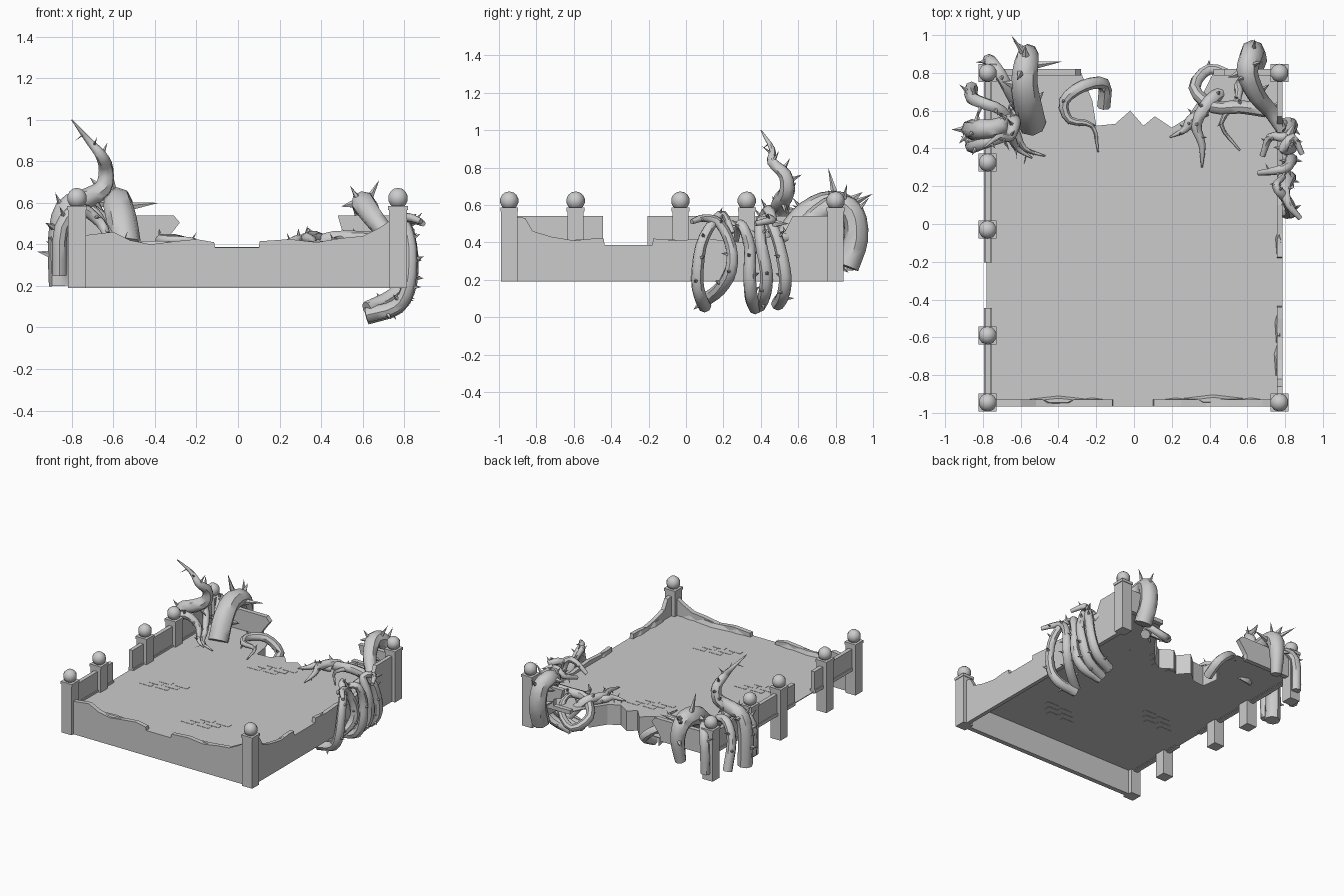
import bpy, bmesh, math, random
from mathutils import Vector

random.seed(4)
if "Cube" in bpy.data.objects:
    bpy.data.objects.remove(bpy.data.objects["Cube"])

stone = bpy.data.materials.new("pale_grey_stone")
stone.use_nodes = True
GREY = (0.6, 0.6, 0.6, 1)
stone.diffuse_color = GREY
stone.node_tree.nodes["Principled BSDF"].inputs["Base Color"].default_value = GREY
FLOOR, BASE, TOP = 0.385, 0.19, 0.54


def finish(bm, name, smooth=False):
    bmesh.ops.recalc_face_normals(bm, faces=bm.faces)
    me = bpy.data.meshes.new(name)
    bm.to_mesh(me)
    bm.free()
    me.materials.append(stone)
    ob = bpy.data.objects.new(name, me)
    bpy.context.collection.objects.link(ob)
    if smooth:
        bpy.ops.object.select_all(action='DESELECT')
        ob.select_set(True)
        bpy.context.view_layer.objects.active = ob
        bpy.ops.object.shade_smooth_by_angle(angle=math.radians(45))
    return ob


def box(bm, x0, x1, y0, y1, z0, z1):
    vs = bmesh.ops.create_cube(bm, size=1)["verts"]
    for v in vs:
        v.co = ((x0 + x1) / 2 + v.co.x * (x1 - x0),
                (y0 + y1) / 2 + v.co.y * (y1 - y0),
                (z0 + z1) / 2 + v.co.z * (z1 - z0))


def slab(name, outline, place, push):
    """Outline placed in space, then extruded by push."""
    bm = bmesh.new()
    face = bm.faces.new([bm.verts.new(place(*p)) for p in outline])
    out = bmesh.ops.extrude_face_region(bm, geom=[face])["geom"]
    bmesh.ops.translate(bm, vec=push, verts=[v for v in out if isinstance(v, bmesh.types.BMVert)])
    return finish(bm, name)


def wall_x(name, y, top, bottom=BASE, t=0.035):
    pts = [(top[0][0], bottom)] + top + [(top[-1][0], bottom)]
    slab(name, pts, lambda a, z: (a, y, z), (0, t, 0))


def wall_y(name, x, top, bottom=BASE, t=0.03):
    pts = [(top[0][0], bottom)] + top + [(top[-1][0], bottom)]
    slab(name, pts, lambda a, z: (x, a, z), (t, 0, 0))


# Floor with a ragged back edge, and a skirt hanging under that edge
ragged = [(.42, .8), (.36, .68), (.28, .56), (.2, .51), (.11, .57), (.05, .52), (-.02, .6),
          (-.1, .53), (-.2, .52), (-.22, .65), (-.28, .8)]
slab("floor", [(-.78, -.95), (.78, -.95), (.78, .8)] + ragged + [(-.78, .8)],
     lambda x, y: (x, y, FLOOR), (0, 0, -.006))
bm = bmesh.new()
for (ax, ay), (bx, by) in zip(ragged[1:], ragged[2:-1]):
    bm.faces.new([bm.verts.new(p) for p in
                  ((ax, ay, FLOOR), (bx, by, FLOOR), (bx, by, .23), (ax, ay, .23))])
finish(bm, "floor_skirt")

# Loose brick outlines in the floor
bm = bmesh.new()
for cx, cy in ((-.5, -.35), (.1, -.7), (-.03, .3)):
    for row in range(3):
        for col in range(2):
            x = cx + col * .13 + row * .05 - .1
            y = cy + row * .05 + col * .01
            box(bm, x, x + .1, y, y + .04, FLOOR - .008, FLOOR + .002)
finish(bm, "floor_bricks")

# Posts with collars and ball finials
posts = [(-.775, y) for y in (-.945, -.59, -.03, .325, .8)] + [(.77, -.945), (.77, .8)]
for i, (x, y) in enumerate(posts):
    bm = bmesh.new()
    box(bm, x - .043, x + .043, y - .043, y + .043, BASE, .57)
    box(bm, x - .048, x + .048, y - .048, y + .048, .565, .585)
    finish(bm, f"post_{i}")
    bm = bmesh.new()
    bmesh.ops.create_uvsphere(bm, u_segments=10, v_segments=7, radius=.05)
    bmesh.ops.translate(bm, vec=(x, y, .622), verts=bm.verts)
    finish(bm, f"post_ball_{i}", True)

# Broken full-height walls at the front and on one side
wall_x("front_wall", -.965, [(-.77, .44), (-.6, .46), (-.52, .42), (-.42, .4), (-.3, .415),
       (-.2, .425), (-.115, .41), (-.11, FLOOR), (.1, FLOOR), (.105, .415), (.25, .425), (.38, .41),
       (.5, .43), (.6, .44), (.68, .48), (.74, .52), (.77, .52)])
wall_y("side_wall", .757, [(-.94, TOP), (-.86, .53), (-.82, .46), (-.72, .43), (-.6, .41),
       (-.5, .42), (-.44, .42), (-.435, FLOOR), (-.18, FLOOR), (-.175, .42), (-.05, .41),
       (.1, .42), (.3, .4), (.45, .43), (.53, .46), (.57, TOP), (.8, TOP)])

# Chipped rubble lying along the broken wall tops
def rubble(name, pts):
    bm = bmesh.new()
    for x, y, sx, sy in pts:
        vs = bmesh.ops.create_cone(bm, segments=5, radius1=1, radius2=.5, depth=.03,
                                   cap_ends=True)["verts"]
        for v in vs:
            v.co = (x + v.co.x * sx, y + v.co.y * sy, .4 + v.co.z)
    finish(bm, name)

rubble("front_rubble", [(-.4, -.935, .16, .025), (-.22, -.94, .1, .02), (.22, -.94, .1, .02),
                        (.42, -.932, .17, .028), (.62, -.94, .09, .02)])
rubble("side_rubble", [(.765, -.55, .02, .1), (.763, -.72, .022, .1), (.768, -.1, .02, .08)])

# Parapet panels above the floor
for i, (a, b) in enumerate(((-.94, -.445), (-.205, -.03), (-.03, .325), (.325, .8))):
    wall_y(f"left_parapet_{i}", -.788, [(a, TOP), (b, TOP)], .37)
    wall_y(f"left_rail_{i}", -.795, [(a, .4), (b, .4)], .375, .044)
wall_x("back_parapet_a", .785, [(-.775, TOP), (-.31, TOP), (-.28, .505), (-.33, .44), (-.35, .41)], .37)
wall_x("back_parapet_b", .785, [(.56, .45), (.5, .47), (.48, TOP), (.77, TOP)], .37)
wall_x("back_ledge_b", .785, [(.42, .4), (.77, .4)], .37)


# Thorny tentacles
def thorn(bm, base, tip, r):
    d = tip - base
    vs = bmesh.ops.create_cone(bm, segments=5, radius1=r, radius2=0, depth=d.length,
                               cap_ends=True)["verts"]
    q = d.to_track_quat('Z', 'Y')
    for v in vs:
        v.co = q @ v.co + (base + tip) / 2


def tentacle(name, pts, r0, r1, thorns=6, size=.05, sides=8, steps=3):
    P = [Vector(p) for p in pts]
    P = [2 * P[0] - P[1]] + P + [2 * P[-1] - P[-2]]
    path = []
    for a, b, c, d in zip(P, P[1:], P[2:], P[3:]):
        for k in range(steps):
            t = k / steps
            path.append(.5 * (2 * b + (c - a) * t + (2 * a - 5 * b + 4 * c - d) * t ** 2
                              + (3 * b - a - 3 * c + d) * t ** 3))
    path.append(P[-2])
    bm, n, last, rings = bmesh.new(), None, len(path) - 1, []
    for i, p in enumerate(path):
        tan = (path[min(i + 1, last)] - path[max(i - 1, 0)]).normalized()
        n = tan.orthogonal() if n is None else n - tan * n.dot(tan)
        n.normalize()
        side = tan.cross(n)
        f = i / last
        r = r1 + (r0 - r1) * (1 - f ** 2.2)
        dirs = [n * math.cos(k * math.tau / sides) + side * math.sin(k * math.tau / sides)
                for k in range(sides)]
        rings.append([bm.verts.new(p + d * r) for d in dirs])
        if thorns and 0 < i < last and i % max(1, last // thorns) == 0:
            d = random.choice(dirs)
            thorn(bm, p + d * r * .8, p + d * (r + size) + tan * size * .3, r * .35)
    for A, B in zip(rings, rings[1:]):
        for k in range(sides):
            j = (k + 1) % sides
            bm.faces.new((A[k], A[j], B[j], B[k]))
    bm.faces.new(rings[0])
    bm.faces.new(rings[-1])
    finish(bm, name, True)


# Back corner cluster, on the parapet side
tentacle("tall_tentacle", [(-.855, .5, .2), (-.86, .5, .42), (-.83, .5, .57), (-.73, .51, .62),
         (-.65, .54, .67), (-.635, .53, .76), (-.66, .46, .83), (-.72, .46, .9), (-.8, .4, 1)],
         .055, .003, 9)
tentacle("thick_tentacle", [(-.54, .53, .39), (-.56, .62, .52), (-.58, .74, .6), (-.57, .86, .59),
         (-.56, .9, .47), (-.57, .88, .3)], .075, .04, 5)
tentacle("hooked_tentacle", [(-.86, .72, .24), (-.86, .67, .45), (-.8, .64, .57), (-.7, .6, .56),
         (-.63, .5, .46), (-.58, .4, .42), (-.47, .36, .4)], .035, .004, 8)
tentacle("low_tentacle", [(-.86, .42, .25), (-.85, .41, .48), (-.76, .44, .57), (-.66, .46, .5),
         (-.62, .4, .43), (-.54, .35, .41)], .035, .004, 6)
tentacle("corner_tentacle", [(-.77, .86, .25), (-.76, .86, .5), (-.7, .78, .57), (-.64, .66, .5),
         (-.6, .58, .41)], .035, .02, 4)
tentacle("edge_tentacle", [(-.16, .62, .25), (-.16, .74, .32), (-.27, .73, .41), (-.37, .65, .42),
         (-.34, .55, .42), (-.22, .52, .42), (-.19, .38, .4)], .035, .004, 5, .03)

# Opposite corner cluster
tentacle("back_horn", [(.64, .86, .27), (.63, .91, .42), (.62, .89, .56), (.6, .8, .6),
         (.65, .68, .53), (.72, .6, .45), (.78, .5, .42)], .065, .03, 6)
tentacle("coiled_tentacle", [(.7, .6, .42), (.56, .62, .43), (.42, .62, .42), (.32, .72, .34),
         (.4, .82, .27), (.53, .77, .34), (.55, .66, .42), (.46, .53, .42), (.56, .39, .4)],
         .036, .005, 8, .03)
tentacle("forked_tentacle_a", [(.5, .72, .3), (.4, .65, .42), (.33, .53, .43), (.36, .42, .42),
         (.36, .3, .4)], .036, .004, 5, .03)
tentacle("forked_tentacle_b", [(.38, .6, .4), (.3, .55, .42), (.27, .5, .42), (.19, .46, .4)],
         .03, .004, 5, .03)

# Roots hanging outside the side wall and curling over it
roots = {
    "a": [(.62, .1, .06), (.76, .08, .1), (.82, .06, .2), (.83, .08, .38), (.8, .14, .5),
          (.75, .2, .55), (.79, .25, .45)],
    "b": [(.62, .1, .09), (.74, .18, .15), (.82, .24, .25), (.82, .24, .38), (.8, .18, .5),
          (.82, .1, .53), (.88, .03, .51)],
    "c": [(.62, .37, .05), (.77, .35, .1), (.83, .34, .22), (.83, .34, .38), (.81, .3, .49),
          (.74, .28, .48), (.66, .27, .41)],
    "d": [(.62, .39, .06), (.77, .42, .12), (.83, .43, .24), (.83, .4, .4), (.79, .4, .52),
          (.84, .46, .52), (.89, .37, .5)],
    "e": [(.64, .49, .07), (.77, .52, .12), (.83, .53, .22), (.83, .5, .38), (.8, .46, .49),
          (.72, .46, .45), (.68, .36, .41)],
}
for key, pts in roots.items():
    tentacle(f"root_{key}", pts, .036, .014, 7, .03)

# Large single spikes
bm = bmesh.new()
for base, tip in (((-.57, .88, .6), (-.65, 1, .66)), ((-.53, .84, .58), (-.38, .86, .6)),
                  ((-.6, .8, .64), (-.62, .76, .8)), ((-.84, .5, .56), (-.88, .46, .65)),
                  ((.62, .84, .6), (.68, .86, .71)), ((.59, .78, .6), (.54, .76, .68)),
                  ((.63, .9, .55), (.64, .98, .64)), ((.82, .47, .5), (.86, .55, .5))):
    thorn(bm, Vector(base), Vector(tip), .022)
finish(bm, "large_spikes")
